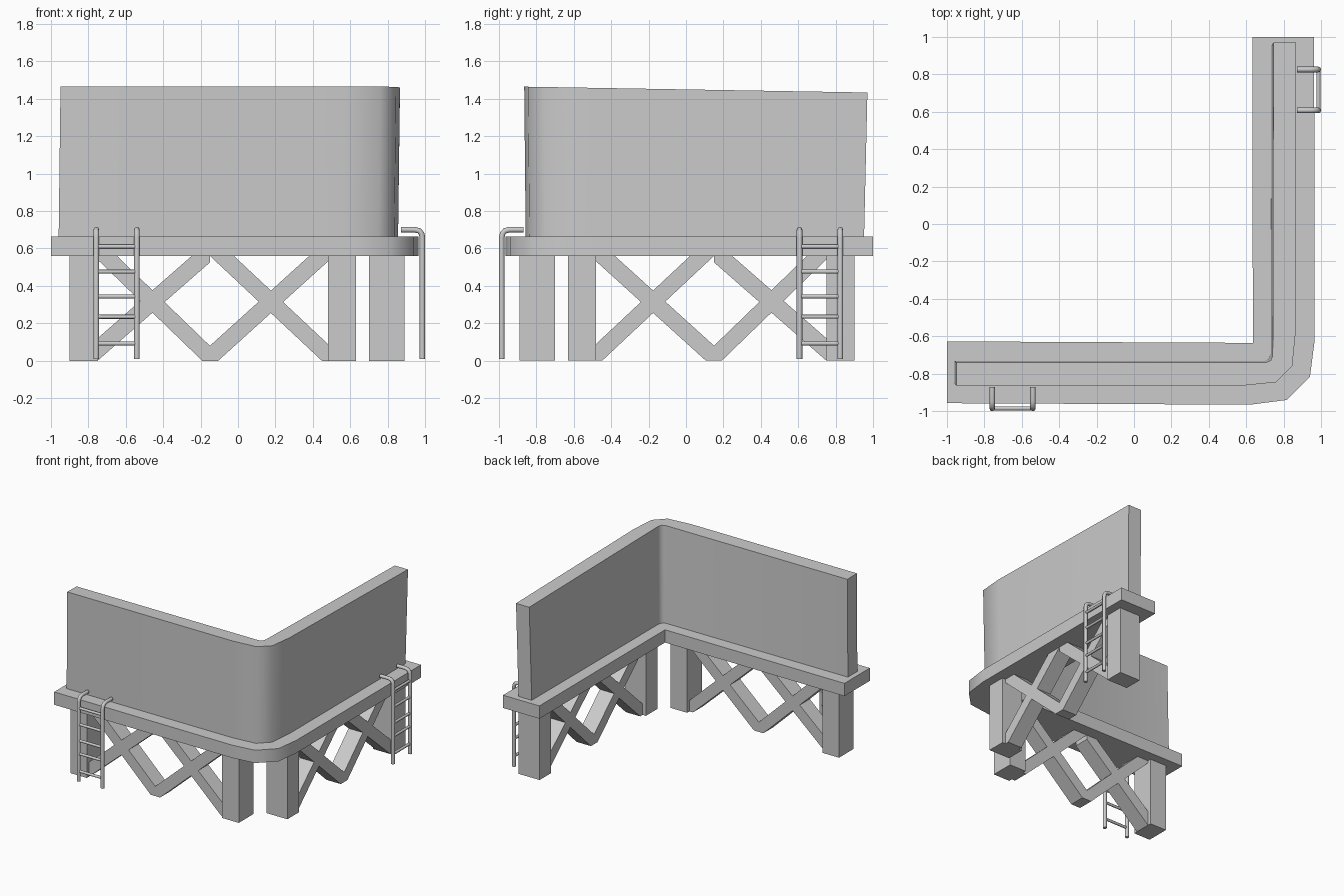
import bpy, bmesh
from mathutils import Vector, Matrix

if "Cube" in bpy.data.objects:
    bpy.data.objects.remove(bpy.data.objects["Cube"])

# Swaps the front arm onto the right arm: (x, y) -> (-y, -x)
SWAP = Matrix(((0, -1, 0, 0), (-1, 0, 0, 0), (0, 0, 1, 0), (0, 0, 0, 1)))


def finish(name, bm, angle=0.0):
    bmesh.ops.recalc_face_normals(bm, faces=bm.faces)
    me = bpy.data.meshes.new(name)
    bm.to_mesh(me)
    bm.free()
    ob = bpy.data.objects.new(name, me)
    bpy.context.collection.objects.link(ob)
    if angle:
        bpy.context.view_layer.objects.active = ob
        ob.select_set(True)
        bpy.ops.object.shade_smooth_by_angle(angle=angle)
        ob.select_set(False)
    return ob


def prism(bm, pts, offset):
    """Closed solid from a planar outline pushed along offset."""
    face = bm.faces.new([bm.verts.new(p) for p in pts])
    ext = bmesh.ops.extrude_face_region(bm, geom=[face], use_keep_orig=True)
    moved = [v for v in ext["geom"] if isinstance(v, bmesh.types.BMVert)]
    bmesh.ops.translate(bm, verts=moved, vec=offset)


# Deck: L-shaped slab with a rounded outer corner
deck = [(-1, -0.957), (0.62, -0.965), (0.815, -0.94), (0.94, -0.815),
        (0.965, -0.62), (0.962, 1), (0.632, 1), (0.635, -0.635), (-1, -0.627)]
bm = bmesh.new()
prism(bm, [(x, y, 0.56) for x, y in deck], (0, 0, 0.105))
finish("deck", bm, 0.7)

# Wall: L-shaped parapet, leaning out slightly, top dropping toward the back end
wall = [(-0.948, -0.863), (0.56, -0.865), (0.76, -0.845), (0.845, -0.76),
        (0.865, -0.56), (0.865, 0.97), (0.745, 0.97), (0.741, -0.70),
        (0.731, -0.728), (0.705, -0.74), (-0.948, -0.74)]
bm = bmesh.new()
prism(bm, [(x, y, 0.66) for x, y in wall], (0, 0, 0.80))
for v in bm.verts:
    if v.co.z > 1:
        v.co.z = 1.45 - 0.017 * v.co.y
    else:
        v.co.x -= 0.01
        v.co.y += 0.008 if v.co.y < 0 else -0.018
finish("wall", bm, 0.8)

# Supports: two posts and a double-X brace under each arm
CY = -0.795
BRACES = [((-0.75, 0.06), (-0.15, 0.585)), ((-0.75, 0.60), (-0.15, 0.02)),
          ((-0.15, 0.02), (0.48, 0.59)), ((-0.15, 0.62), (0.48, 0.03))]
for side, mat in (("front", Matrix.Identity(4)), ("right", SWAP)):
    for tag, x0, x1 in (("outer", -0.9, -0.75), ("inner", 0.48, 0.63)):
        bm = bmesh.new()
        prism(bm, [(x0, CY - 0.095, 0), (x1, CY - 0.095, 0),
                   (x1, CY + 0.095, 0), (x0, CY + 0.095, 0)], (0, 0, 0.56))
        bm.transform(mat)
        finish(f"{side}_{tag}_post", bm)
    bm = bmesh.new()
    h, d = 0.06, 0.065
    for (xa, za), (xb, zb) in BRACES:
        prism(bm, [(xa, CY - d, za - h), (xb, CY - d, zb - h),
                   (xb, CY - d, zb + h), (xa, CY - d, za + h)], (0, 2 * d, 0))
    # trim the bars flat at the ground and inside the deck
    for z, up in ((0.0, -1), (0.565, 1)):
        cut = bmesh.ops.bisect_plane(bm, geom=bm.verts[:] + bm.edges[:] + bm.faces[:],
                                     plane_co=(0, 0, z), plane_no=(0, 0, up), clear_outer=True)
        edges = [e for e in cut["geom_cut"] if isinstance(e, bmesh.types.BMEdge)]
        bmesh.ops.holes_fill(bm, edges=edges, sides=0)
    bm.transform(mat)
    finish(f"{side}_cross_brace", bm)


# Ladders: hooked rails and round rungs
def tube(name, paths, radius, mat):
    cu = bpy.data.curves.new(name, "CURVE")
    cu.dimensions = "3D"
    cu.bevel_depth = radius
    cu.bevel_resolution = 2
    cu.use_fill_caps = True
    for path in paths:
        sp = cu.splines.new("POLY")
        sp.points.add(len(path) - 1)
        for p, co in zip(sp.points, path):
            p.co = (*(mat @ Vector(co)), 1)
    ob = bpy.data.objects.new(name, cu)
    bpy.context.collection.objects.link(ob)


HOOK = [(-0.985, 0.01), (-0.985, 0.66), (-0.98, 0.68), (-0.968, 0.694),
        (-0.945, 0.70), (-0.87, 0.70)]
for side, xs, mat in (("front", (-0.757, -0.54), Matrix.Identity(4)),
                      ("right", (-0.825, -0.607), SWAP)):
    tube(f"{side}_ladder_rails", [[(x, y, z) for y, z in HOOK] for x in xs], 0.015, mat)
    tube(f"{side}_ladder_rungs", [[(x, -0.985, z) for x in xs]
                                  for z in (0.092, 0.235, 0.343, 0.476, 0.61)], 0.011, mat)
